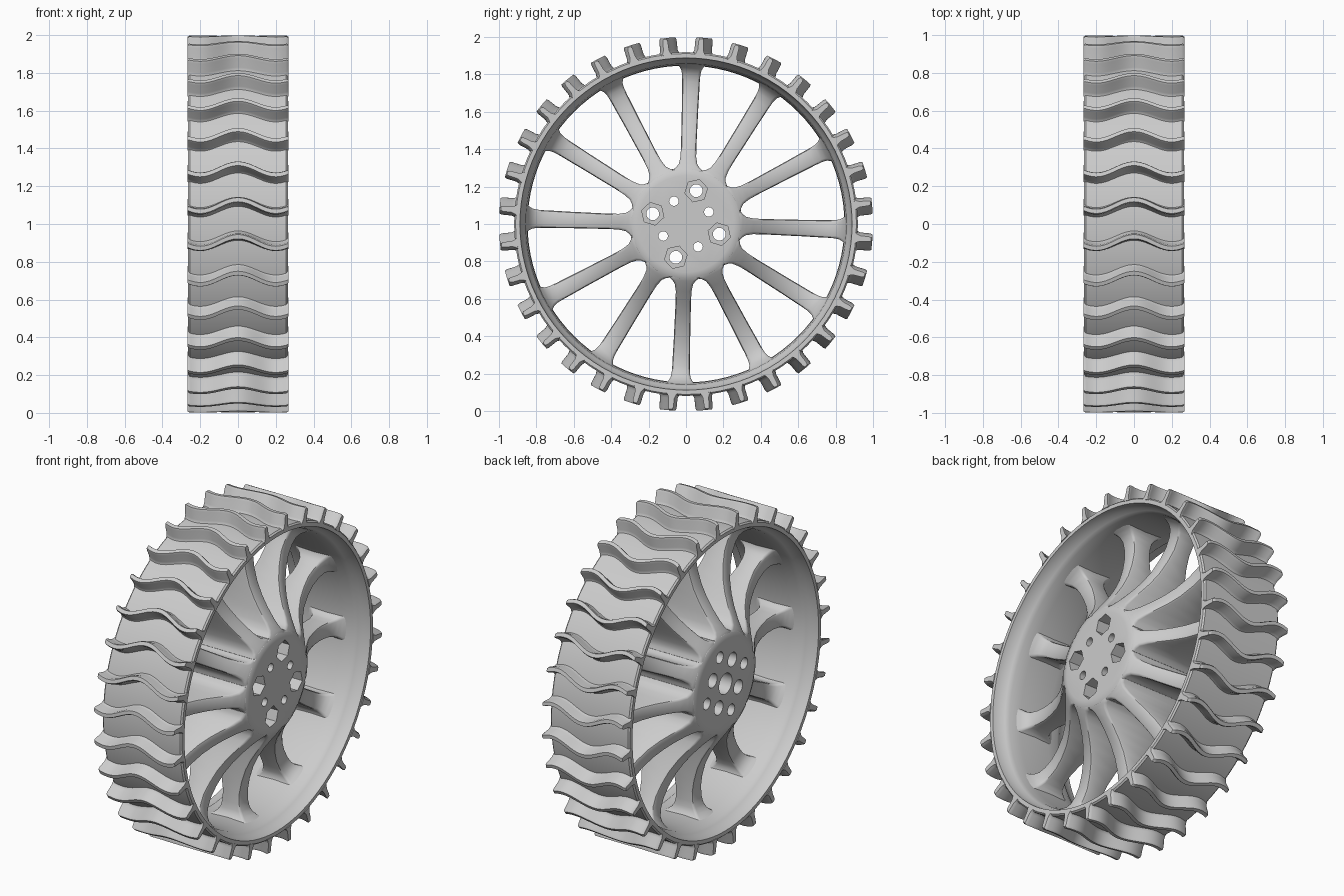
import bpy, bmesh, math
from math import sin, cos, pi, radians

if "Cube" in bpy.data.objects:
    bpy.data.objects.remove(bpy.data.objects["Cube"])

CZ = 1.0        # axle height, axle runs along x
HALF = 0.268    # half of the wheel width
BARS = 32       # number of tread bars


def polar(x, r, a):
    """Point at axle position x, radius r, angle a in the y-z plane."""
    return (x, r * cos(a), CZ + r * sin(a))


def finish(name, bm, angle=35):
    bmesh.ops.recalc_face_normals(bm, faces=bm.faces[:])
    me = bpy.data.meshes.new(name)
    bm.to_mesh(me)
    bm.free()
    ob = bpy.data.objects.new(name, me)
    bpy.context.collection.objects.link(ob)
    if angle:
        bpy.ops.object.select_all(action='DESELECT')
        ob.select_set(True)
        bpy.context.view_layer.objects.active = ob
        bpy.ops.object.shade_smooth_by_angle(angle=radians(angle))
    return ob


def loft(bm, sections, closed=False):
    """Skin a list of point rings, capping the ends unless closed."""
    rings = [[bm.verts.new(p) for p in s] for s in sections]
    n = len(rings[0])
    pairs = list(zip(rings, rings[1:]))
    if closed:
        pairs.append((rings[-1], rings[0]))
    for a, b in pairs:
        for i in range(n):
            j = (i + 1) % n
            bm.faces.new((a[i], a[j], b[j], b[i]))
    if not closed:
        bm.faces.new(rings[0])
        bm.faces.new(rings[-1])


def revolve(bm, profile, segs):
    loft(bm, [[polar(x, r, 2 * pi * k / segs) for x, r in profile]
              for k in range(segs)], closed=True)


# Rim barrel: gently stepped inside, smooth outside
half_in = [(0.0, 0.847), (0.10, 0.85), (0.17, 0.857), (0.195, 0.867),
           (0.21, 0.880), (HALF - 0.004, 0.888)]
half_out = [(HALF - 0.004, 0.911), (0.255, 0.919)]
right = half_in + half_out
left = [(-x, r) for x, r in reversed(right) if x > 0]
bm = bmesh.new()
revolve(bm, right + left, 96)
finish("rim_barrel", bm)

# Wavy tread bars
cross = [(-0.036, 0.908), (-0.026, 0.920), (-0.019, 0.934), (-0.016, 0.988), (-0.011, 1.0)]
cross += [(-t, r) for t, r in reversed(cross)]
bm = bmesh.new()
N = 32
for k in range(BARS):
    base = 2 * pi * (k + 0.5) / BARS
    secs = []
    for i in range(-1, N + 2):
        x = HALF * (2 * min(max(i, 0.6), N - 0.6) / N - 1)
        end = i in (-1, N + 1)
        if end:
            x = math.copysign(HALF, x)
        wave = 0.031 * cos(pi * x / 0.2)
        # clockwise seen from +x is a falling angle
        secs.append([polar(x, r - (0.007 if end and r > 0.95 else 0),
                           base - wave - t * (0.85 if end else 1)) for t, r in cross])
    loft(bm, secs)
finish("tread_bars", bm, 40)

# Twelve spokes: deep at the hub, waisted, flared at the rim
# radius, half depth along axle, half thickness
stations = [(0.24, 0.262, 0.066), (0.27, 0.258, 0.074), (0.29, 0.254, 0.077),
            (0.303, 0.248, 0.061), (0.322, 0.238, 0.049), (0.36, 0.210, 0.042),
            (0.42, 0.166, 0.041), (0.48, 0.128, 0.042), (0.55, 0.094, 0.043),
            (0.63, 0.070, 0.044), (0.70, 0.058, 0.046), (0.76, 0.060, 0.047),
            (0.80, 0.070, 0.049), (0.825, 0.086, 0.055), (0.842, 0.106, 0.066),
            (0.858, 0.136, 0.080)]
bm = bmesh.new()
for k in range(12):
    a = radians(88 + 30 * k)
    secs = []
    for r, d, t in stations:
        c = 0.014
        quarter = [(d, t - c), (d - c * 0.3, t - c * 0.3), (d - c, t)]
        ring = quarter + [(-x, y) for x, y in reversed(quarter)]
        ring += [(-x, -y) for x, y in ring]
        secs.append([(x, r * cos(a) - y * sin(a), CZ + r * sin(a) + y * cos(a))
                     for x, y in ring])
    loft(bm, secs)
finish("spokes", bm, 40)

# Hub with rounded shoulders
bm = bmesh.new()
prof = [(0.243, 0.299), (0.254, 0.292), (0.260, 0.280), (0.264, 0.258)]
prof = [(-x, r) for x, r in reversed(prof)] + prof
loft(bm, [[polar(x, r, 2 * pi * k / 96) for k in range(96)] for x, r in prof])
hub = finish("hub", bm, 0)


def drill(dist, start, radius, segs, x0, x1, count=4):
    """Cut a ring of round or hexagonal holes from the hub."""
    bm = bmesh.new()
    for k in range(count):
        a = radians(start + 90 * k)
        cy, cz = dist * cos(a), CZ + dist * sin(a)
        loft(bm, [[(x, cy + radius * cos(a + 2 * pi * i / segs),
                    cz + radius * sin(a + 2 * pi * i / segs)) for i in range(segs)]
                  for x in (x0, x1)])
    cutter = finish("hole_cutter", bm, 0)
    cutter.hide_render = True
    mod = hub.modifiers.new("holes", 'BOOLEAN')
    mod.operation = 'DIFFERENCE'
    mod.solver = 'EXACT'
    mod.object = cutter
    bpy.context.view_layer.objects.active = hub
    bpy.ops.object.modifier_apply(modifier=mod.name)
    bpy.data.objects.remove(cutter)


# Bolt holes with hexagonal pockets, small holes with counterbores, axle socket
drill(0.186, 73, 0.034, 24, -0.4, 0.4)
drill(0.186, 73, 0.062, 6, 0.14, 0.4)
drill(0.138, 28, 0.025, 24, -0.4, 0.4)
drill(0.138, 28, 0.042, 24, -0.4, -0.10)
drill(0.0, 0, 0.062, 32, -0.4, 0.05, count=1)
bpy.ops.object.select_all(action='DESELECT')
hub.select_set(True)
bpy.context.view_layer.objects.active = hub
bpy.ops.object.shade_smooth_by_angle(angle=radians(30))
